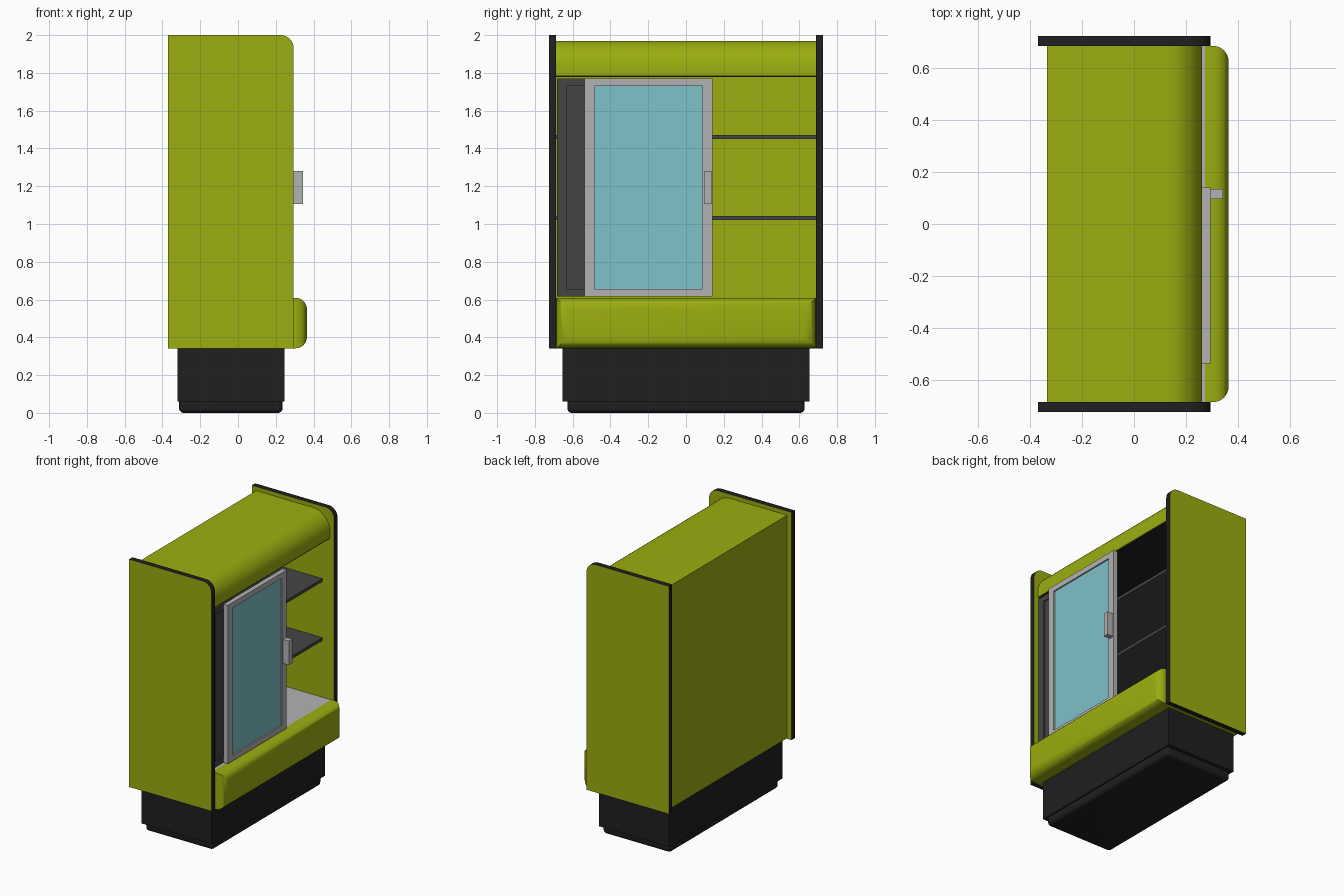
import bpy, bmesh, math

if "Cube" in bpy.data.objects:
    bpy.data.objects.remove(bpy.data.objects["Cube"])


def material(name, rgb):
    m = bpy.data.materials.new(name)
    m.diffuse_color = (*rgb, 1)
    m.use_nodes = True
    m.node_tree.nodes["Principled BSDF"].inputs["Base Color"].default_value = m.diffuse_color
    return m


GREEN = material("green_paint", (0.33, 0.42, 0.005))
BLACK = material("black_trim", (0.014, 0.014, 0.014))
DARK = material("dark_metal", (0.06, 0.06, 0.06))
SILVER = material("silver_metal", (0.45, 0.45, 0.45))
GLASS = material("tinted_glass", (0.21, 0.54, 0.58))


def finish(name, bm, *mats):
    bmesh.ops.recalc_face_normals(bm, faces=bm.faces)
    me = bpy.data.meshes.new(name)
    bm.to_mesh(me)
    bm.free()
    ob = bpy.data.objects.new(name, me)
    bpy.context.collection.objects.link(ob)
    for m in mats:
        me.materials.append(m)
    bpy.context.view_layer.objects.active = ob
    ob.select_set(True)
    bpy.ops.object.shade_smooth_by_angle(angle=math.radians(35))
    ob.select_set(False)
    return ob


def box(name, x, y, z, mat, radius=0, pick=None):
    """Box from (min, max) ranges; edges chosen by pick are rounded."""
    bm = bmesh.new()
    bmesh.ops.create_cube(bm, size=1)
    for v in bm.verts:
        v.co = [r[0] + (c + 0.5) * (r[1] - r[0]) for c, r in zip(v.co, (x, y, z))]
    if radius:
        edges = [e for e in bm.edges if pick(e)]
        bmesh.ops.bevel(bm, geom=edges, offset=radius, segments=6, profile=0.5,
                        affect='EDGES', clamp_overlap=True)
    return finish(name, bm, mat)


def prism(name, profile, y0, y1, cap_mat, side_mat):
    """Extrude an (x, z) profile along y."""
    bm = bmesh.new()
    rings = [[bm.verts.new((x, y, z)) for x, z in profile] for y in (y0, y1)]
    for r in rings:
        bm.faces.new(r)
    n = len(profile)
    for i in range(n):
        j = (i + 1) % n
        f = bm.faces.new((rings[0][i], rings[0][j], rings[1][j], rings[1][i]))
        f.material_index = 1
    return finish(name, bm, cap_mat, side_mat)


def rounded_profile(x0, x1, z0, z1, r, n=12):
    """Rectangle whose upper front corner is rounded."""
    arc = [(x1 - r + r * math.cos(a), z1 - r + r * math.sin(a))
           for a in (i * math.pi / 2 / n for i in range(n + 1))]
    return [(x0, z0), (x1, z0)] + arc + [(x0, z1)]


W = 0.687  # half width between the side panels

# Side panels: green faces with black edge trim
for side, s in (("left", -1), ("right", 1)):
    prism(side + "_side_panel", rounded_profile(-0.37, 0.295, 0.34, 2.0, 0.07),
          s * W, s * 0.725, GREEN, BLACK)

# Rounded canopy with black ceiling underneath
prism("canopy", rounded_profile(-0.335, 0.262, 1.785, 1.97, 0.14), -W, W, GREEN, GREEN)
box("ceiling", (-0.31, 0.255), (-W, W), (1.777, 1.786), BLACK)

# Cabinet back, lower body and display deck
box("back_panel", (-0.335, -0.305), (-W, W), (0.345, 1.785), GREEN)
box("lower_body", (-0.306, 0.29), (-W, W), (0.345, 0.6), GREEN)
box("display_deck", (-0.305, 0.275), (-W, W), (0.599, 0.607), SILVER)

# Front bumper, rounded around its front face
box("front_bumper", (0.274, 0.365), (-W, W), (0.342, 0.609), GREEN, 0.06,
    lambda e: all(v.co.x > 0.36 for v in e.verts))

# Plinth and rounded foot
box("plinth", (-0.32, 0.245), (-0.653, 0.653), (0.06, 0.346), BLACK)
box("plinth_foot", (-0.312, 0.236), (-0.628, 0.628), (0.0, 0.061), BLACK, 0.025,
    lambda e: any(v.co.z < 0.03 for v in e.verts))

# Shelves
for i, z in enumerate((1.02, 1.45)):
    box(f"shelf_{i + 1}", (-0.306, 0.2), (-W, W), (z, z + 0.022), DARK)


def door(name, x0, x1, y0, y1, frame_mat, glass_mat):
    """Sliding door: one-piece frame with recessed glass."""
    z0, z1, t, u = 0.615, 1.77, 0.053, 0.04
    bm = bmesh.new()
    outer = [(y0, z0), (y1, z0), (y1, z1), (y0, z1)]
    inner = [(y0 + t, z0 + u), (y1 - t, z0 + u), (y1 - t, z1 - u), (y0 + t, z1 - u)]
    o0, o1, i0, i1 = [[bm.verts.new((x, y, z)) for y, z in loop]
                      for loop, x in ((outer, x0), (outer, x1), (inner, x0), (inner, x1))]
    for a, b in ((o0, o1), (o1, i1), (i1, i0), (i0, o0)):
        for k in range(4):
            m = (k + 1) % 4
            bm.faces.new((a[k], a[m], b[m], b[k]))
    finish(name + "_frame", bm, frame_mat)
    box(name + "_glass", (x0 + 0.01, x1 - 0.01), (y0 + t, y1 - t), (z0 + u, z1 - u), glass_mat)


# Two overlapping sliding doors and the pull handle
door("rear_door", 0.225, 0.259, -0.684, -0.005, DARK, DARK)
door("front_door", 0.261, 0.295, -0.538, 0.14, SILVER, GLASS)
box("door_handle", (0.294, 0.344), (0.096, 0.135), (1.105, 1.28), SILVER)
